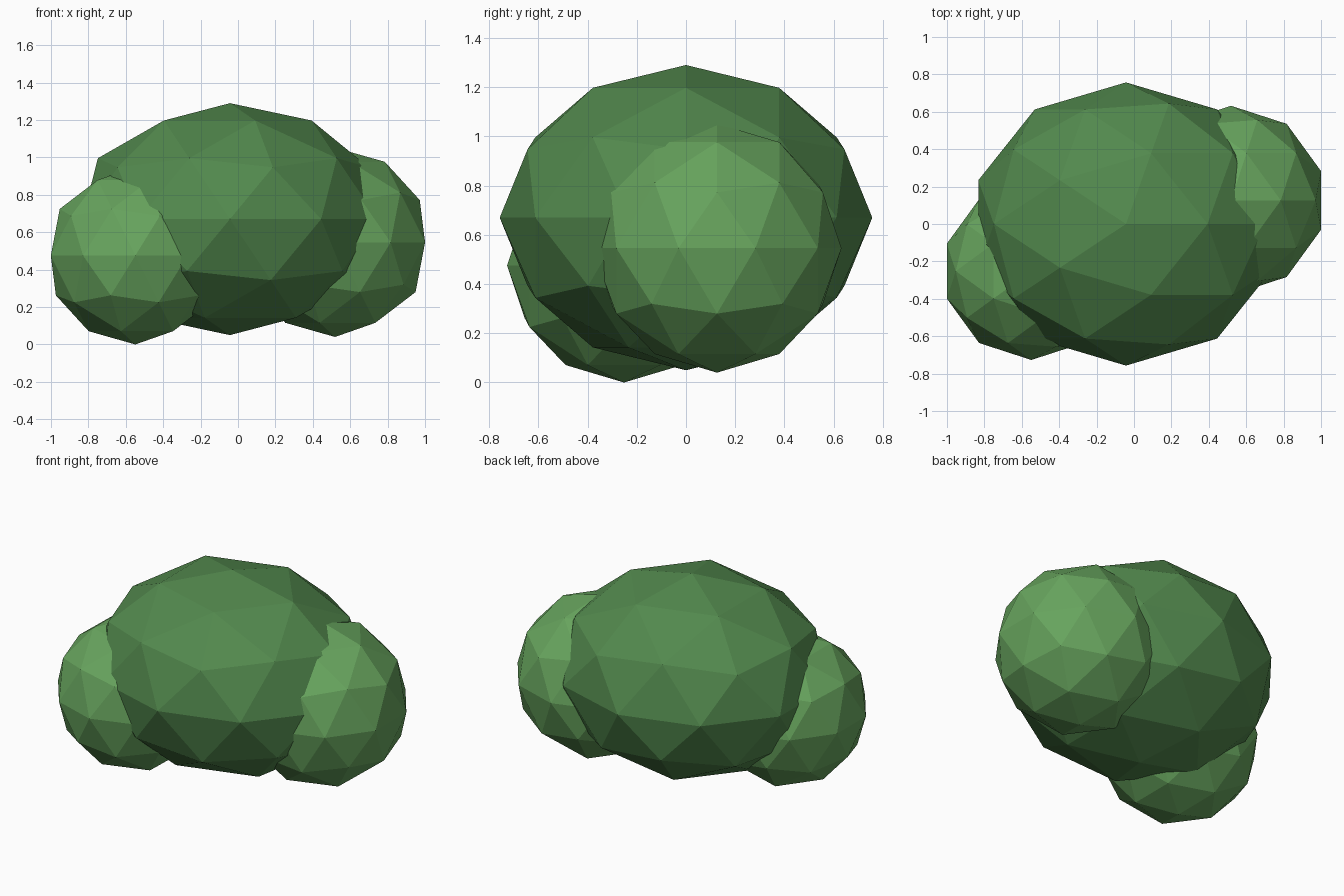
import bpy

if "Cube" in bpy.data.objects:
    bpy.data.objects.remove(bpy.data.objects["Cube"])


def material(name, color):
    m = bpy.data.materials.new(name)
    m.diffuse_color = (*color, 1)
    m.use_nodes = True
    m.node_tree.nodes["Principled BSDF"].inputs["Base Color"].default_value = m.diffuse_color
    return m


def clump(name, center, radii, mat):
    # Low-poly faceted ball of leaves
    bpy.ops.mesh.primitive_ico_sphere_add(subdivisions=2, radius=1, location=center)
    ob = bpy.context.object
    ob.name = name
    ob.scale = radii
    bpy.ops.object.transform_apply(location=False, rotation=False, scale=True)
    bpy.ops.object.shade_flat()
    ob.data.materials.append(mat)
    return ob


dark_leaf = material("dark_leaf", (0.085, 0.25, 0.075))
light_leaf = material("light_leaf", (0.135, 0.37, 0.11))

# Large flattened middle clump
clump("main_clump", (-0.043, 0, 0.67), (0.83, 0.757, 0.62), dark_leaf)

# Smaller side clumps
clump("right_clump", (0.519, 0.126, 0.546), (0.506,) * 3, light_leaf)
clump("left_clump", (-0.549, -0.252, 0.475), (0.475,) * 3, light_leaf)
